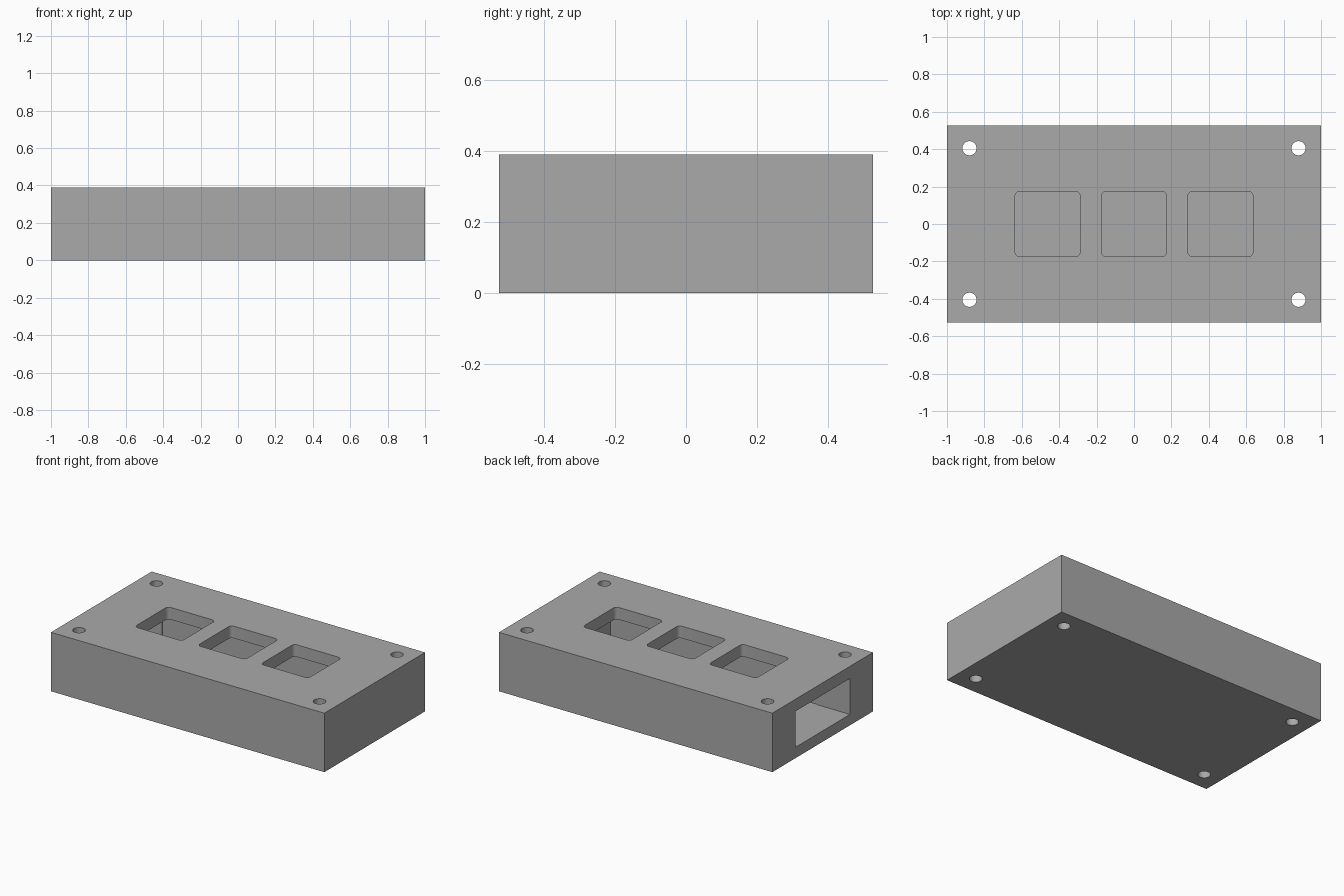
import bpy, bmesh, math
from mathutils import Matrix

if "Cube" in bpy.data.objects:
    bpy.data.objects.remove(bpy.data.objects["Cube"], do_unlink=True)

HX, HY, H = 1.0, 0.526, 0.39        # half length, half width, height
FLOOR, CEIL = 0.072, 0.31           # inner cavity heights

grey = bpy.data.materials.new("plain_grey")
grey.use_nodes = True
colour = (0.4, 0.4, 0.4, 1)
grey.diffuse_color = colour
grey.node_tree.nodes["Principled BSDF"].inputs["Base Color"].default_value = colour


def add_object(name, bm):
    mesh = bpy.data.meshes.new(name)
    bm.to_mesh(mesh)
    bm.free()
    mesh.materials.append(grey)
    obj = bpy.data.objects.new(name, mesh)
    bpy.context.collection.objects.link(obj)
    return obj


def box(name, x, y, z, radius=0):
    """Box between the given ranges, with optional rounded upright edges."""
    bm = bmesh.new()
    size = [b - a for a, b in (x, y, z)]
    centre = [(a + b) / 2 for a, b in (x, y, z)]
    bmesh.ops.create_cube(bm, size=1, matrix=Matrix.Translation(centre) @ Matrix.Diagonal((*size, 1)))
    if radius:
        upright = [e for e in bm.edges if abs(e.verts[0].co.z - e.verts[1].co.z) > 0.01]
        bmesh.ops.bevel(bm, geom=upright, offset=radius, segments=5, profile=0.5, affect='EDGES')
    return add_object(name, bm)


def drill(name, x, y, radius):
    bm = bmesh.new()
    bmesh.ops.create_cone(bm, cap_ends=True, segments=32, radius1=radius, radius2=radius,
                          depth=2 * H, matrix=Matrix.Translation((x, y, H / 2)))
    return add_object(name, bm)


def cut(target, cutter):
    mod = target.modifiers.new(cutter.name, 'BOOLEAN')
    mod.operation, mod.solver, mod.object = 'DIFFERENCE', 'EXACT', cutter
    bpy.context.view_layer.objects.active = target
    bpy.ops.object.modifier_apply(modifier=mod.name)
    bpy.data.objects.remove(cutter, do_unlink=True)


# Solid enclosure block
body = box("enclosure_body", (-HX, HX), (-HY, HY), (0, H))

# Inner chamber, then the side port that opens it
cut(body, box("chamber", (-0.757, 0.757), (-0.29, 0.29), (FLOOR, CEIL)))
cut(body, box("side_port", (-HX - 0.1, -0.7), (-0.285, 0.285), (FLOOR, CEIL)))

# Three rounded windows through the lid
for i in (-1, 0, 1):
    cx = i * 0.462
    cut(body, box("window", (cx - 0.174, cx + 0.174), (-0.174, 0.174), (0.2, H + 0.1), 0.025))

# Screw holes in the four corners
for sx in (-1, 1):
    for sy in (-1, 1):
        cut(body, drill("screw_hole", sx * 0.88, sy * 0.405, 0.038))

# Smooth the bores and rounded corners, keep the block edges sharp
bpy.ops.object.select_all(action='DESELECT')
body.select_set(True)
bpy.context.view_layer.objects.active = body
bpy.ops.object.shade_smooth_by_angle(angle=math.radians(30))
